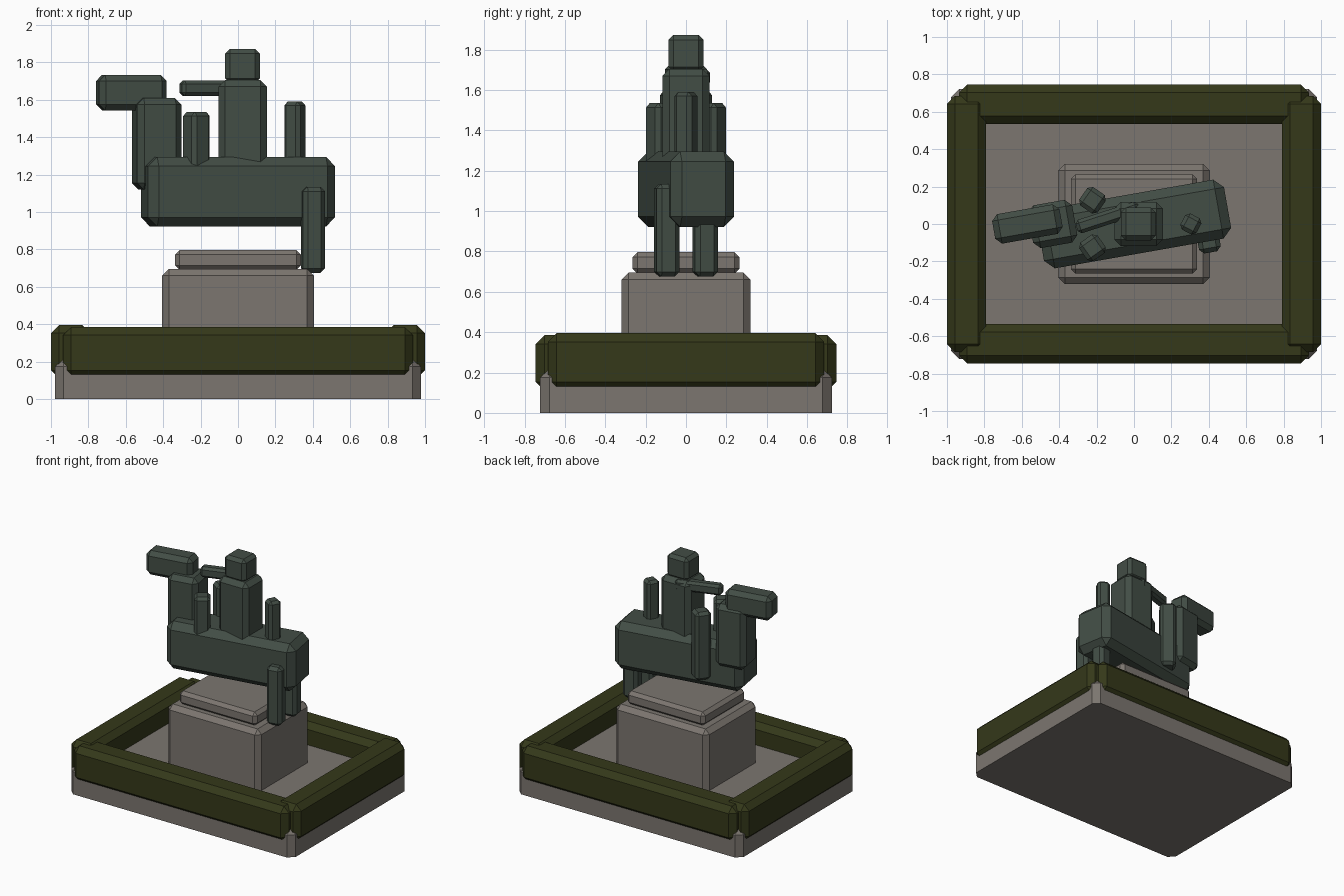
import bpy, bmesh
from math import radians
from mathutils import Matrix

if "Cube" in bpy.data.objects:
    bpy.data.objects.remove(bpy.data.objects["Cube"])


def material(name, rgb):
    m = bpy.data.materials.new(name)
    m.diffuse_color = (*rgb, 1)
    m.use_nodes = True
    m.node_tree.nodes["Principled BSDF"].inputs["Base Color"].default_value = m.diffuse_color
    return m


STONE = material("stone", (0.20, 0.18, 0.16))
HEDGE = material("hedge_green", (0.035, 0.040, 0.010))
BRONZE = material("bronze", (0.055, 0.075, 0.060))


def block(name, centre, size, z0, z1, bevel, mat, turn=0, flat_bottom=False):
    """Chamfered box: centre (x, y), footprint size, z range, turn about z in degrees."""
    bm = bmesh.new()
    bmesh.ops.create_cube(bm, size=1)
    bmesh.ops.scale(bm, vec=(size[0], size[1], z1 - z0), verts=bm.verts)
    edges = [e for e in bm.edges
             if not (flat_bottom and all(v.co.z < 0 for v in e.verts))]
    bmesh.ops.bevel(bm, geom=edges, offset=bevel, segments=1, affect='EDGES')
    bmesh.ops.rotate(bm, verts=bm.verts, matrix=Matrix.Rotation(radians(turn), 3, 'Z'))
    mesh = bpy.data.meshes.new(name)
    bm.to_mesh(mesh)
    bm.free()
    mesh.materials.append(mat)
    ob = bpy.data.objects.new(name, mesh)
    ob.location = (centre[0], centre[1], (z0 + z1) / 2)
    bpy.context.collection.objects.link(ob)
    return ob


# Stone base, pedestal and cap
block("base", (0, 0), (1.955, 1.445), 0, 0.22, 0.045, STONE, flat_bottom=True)
block("pedestal", (0, 0), (0.81, 0.64), 0.15, 0.695, 0.035, STONE)
block("pedestal_cap", (0, 0), (0.675, 0.53), 0.69, 0.797, 0.025, STONE)

# Hedge border
for s, side in ((-1, "front"), (1, "back")):
    block(f"hedge_{side}", (0, s * 0.64), (1.87, 0.21), 0.11, 0.385, 0.043, HEDGE)
for s, side in ((-1, "left"), (1, "right")):
    block(f"hedge_{side}", (s * 0.895, 0), (0.21, 1.37), 0.11, 0.395, 0.043, HEDGE)

# Horse
block("horse_body", (0, 0), (1.016, 0.32), 0.922, 1.295, 0.05, BRONZE, 10)
block("horse_neck", (-0.435, 0), (0.24, 0.232), 1.12, 1.61, 0.035, BRONZE, 10)
block("horse_head", (-0.57, 0), (0.366, 0.16), 1.543, 1.733, 0.032, BRONZE, 10)
for s, side in ((-1, "near"), (1, "far")):
    block(f"front_leg_{side}", (-0.222, s * 0.127), (0.12, 0.12), 1.0, 1.535,
          0.022, BRONZE, -35 * s)
    block(f"hind_leg_{side}", (0.4, s * 0.095), (0.118, 0.115), 0.675, 1.135,
          0.024, BRONZE, 10)
block("tail", (0.304, 0), (0.097, 0.097), 1.08, 1.59, 0.02, BRONZE, -28)

# Rider
block("rider_torso", (0.025, 0), (0.26, 0.235), 1.2, 1.705, 0.035, BRONZE)
block("rider_head", (0.024, 0), (0.185, 0.175), 1.69, 1.872, 0.025, BRONZE)
block("rider_arm", (-0.14, 0.035), (0.35, 0.075), 1.62, 1.703, 0.018, BRONZE, 18)
